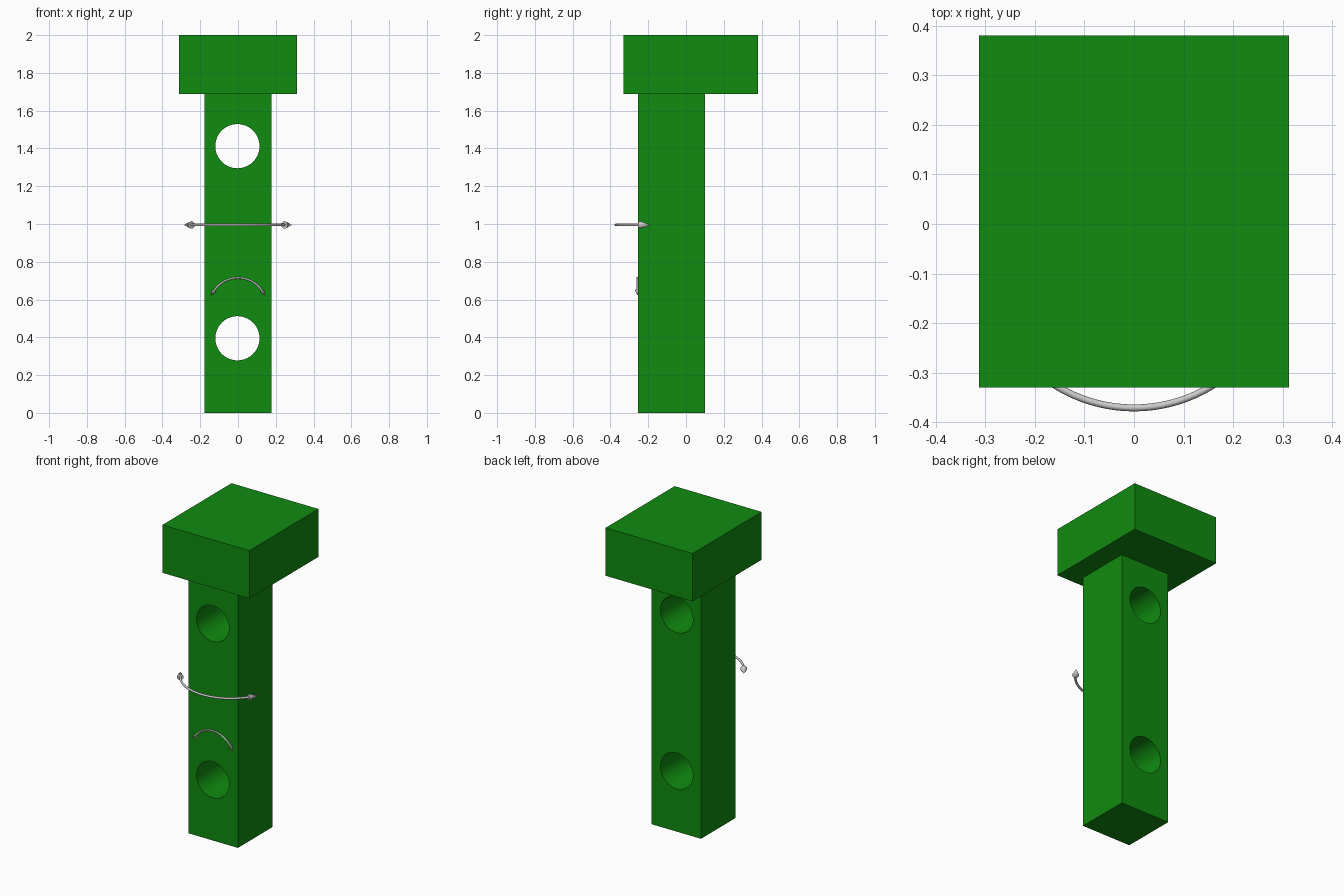
import bpy
import math
from mathutils import Vector

if "Cube" in bpy.data.objects:
    bpy.data.objects.remove(bpy.data.objects["Cube"])

green = bpy.data.materials.new("green")
green.diffuse_color = (0.005, 0.26, 0.005, 1)
green.use_nodes = True
green.node_tree.nodes["Principled BSDF"].inputs["Base Color"].default_value = green.diffuse_color


def box(name, lo, hi):
    lo, hi = Vector(lo), Vector(hi)
    bpy.ops.mesh.primitive_cube_add(size=1, location=(lo + hi) / 2)
    ob = bpy.context.object
    ob.name = name
    ob.scale = hi - lo
    bpy.ops.object.transform_apply(location=False, rotation=False, scale=True)
    ob.data.materials.append(green)
    return ob


def activate(ob):
    bpy.ops.object.select_all(action='DESELECT')
    ob.select_set(True)
    bpy.context.view_layer.objects.active = ob


# Square head on a square post
box("head", (-0.313, -0.33, 1.688), (0.313, 0.38, 2.0))
post = box("post", (-0.178, -0.255, 0), (0.178, 0.10, 1.688))

# Two round holes through the post, front to back
for z in (0.395, 1.412):
    bpy.ops.mesh.primitive_cylinder_add(
        vertices=64, radius=0.117, depth=1,
        location=(-0.003, -0.08, z), rotation=(math.pi / 2, 0, 0))
    cutter = bpy.context.object
    cutter.name = "hole_cutter"
    cutter.hide_render = True
    cutter.data.materials.append(green)
    activate(post)
    mod = post.modifiers.new("hole", 'BOOLEAN')
    mod.operation = 'DIFFERENCE'
    mod.solver = 'EXACT'
    mod.object = cutter
    bpy.ops.object.modifier_apply(modifier=mod.name)
    bpy.data.objects.remove(cutter, do_unlink=True)
activate(post)
bpy.ops.object.shade_smooth_by_angle(angle=math.radians(30))


def double_arrow(name, centre, radius, up, half_angle, tube, head_r, head_len):
    """Arc symmetric in x, bulging along `up`, with a cone at each end."""
    centre, up, side = Vector(centre), Vector(up), Vector((1, 0, 0))

    def point(a):
        return centre + radius * (math.sin(a) * side + math.cos(a) * up)

    # Round shaft
    cu = bpy.data.curves.new(name + "_shaft", 'CURVE')
    cu.dimensions = '3D'
    cu.bevel_depth = tube
    cu.bevel_resolution = 3
    n = 32
    sp = cu.splines.new('POLY')
    sp.points.add(n)
    for i, p in enumerate(sp.points):
        p.co = (*point(half_angle * (2 * i / n - 1)), 1)
    sp.use_smooth = True
    ob = bpy.data.objects.new(name + "_shaft", cu)
    bpy.context.collection.objects.link(ob)

    # Cone tips following the arc's ends
    for s, label in ((-1, "left"), (1, "right")):
        a = s * half_angle
        d = s * (math.cos(a) * side - math.sin(a) * up)
        bpy.ops.mesh.primitive_cone_add(
            vertices=32, radius1=head_r, radius2=0, depth=head_len,
            location=point(a) + d * head_len / 2,
            rotation=d.to_track_quat('Z', 'Y').to_euler())
        bpy.context.object.name = f"{name}_{label}_tip"
        bpy.ops.object.shade_smooth_by_angle(angle=math.radians(40))


# Wide arrow circling the front of the post
double_arrow("turn_arrow", (0, -0.071, 0.995), 0.30, (0, -1, 0),
             math.radians(55), 0.007, 0.02, 0.07)
# Small arrow lying on the front face
double_arrow("tilt_arrow", (0, -0.257, 0.563), 0.152, (0, 0, 1),
             math.radians(56), 0.005, 0.012, 0.032)
